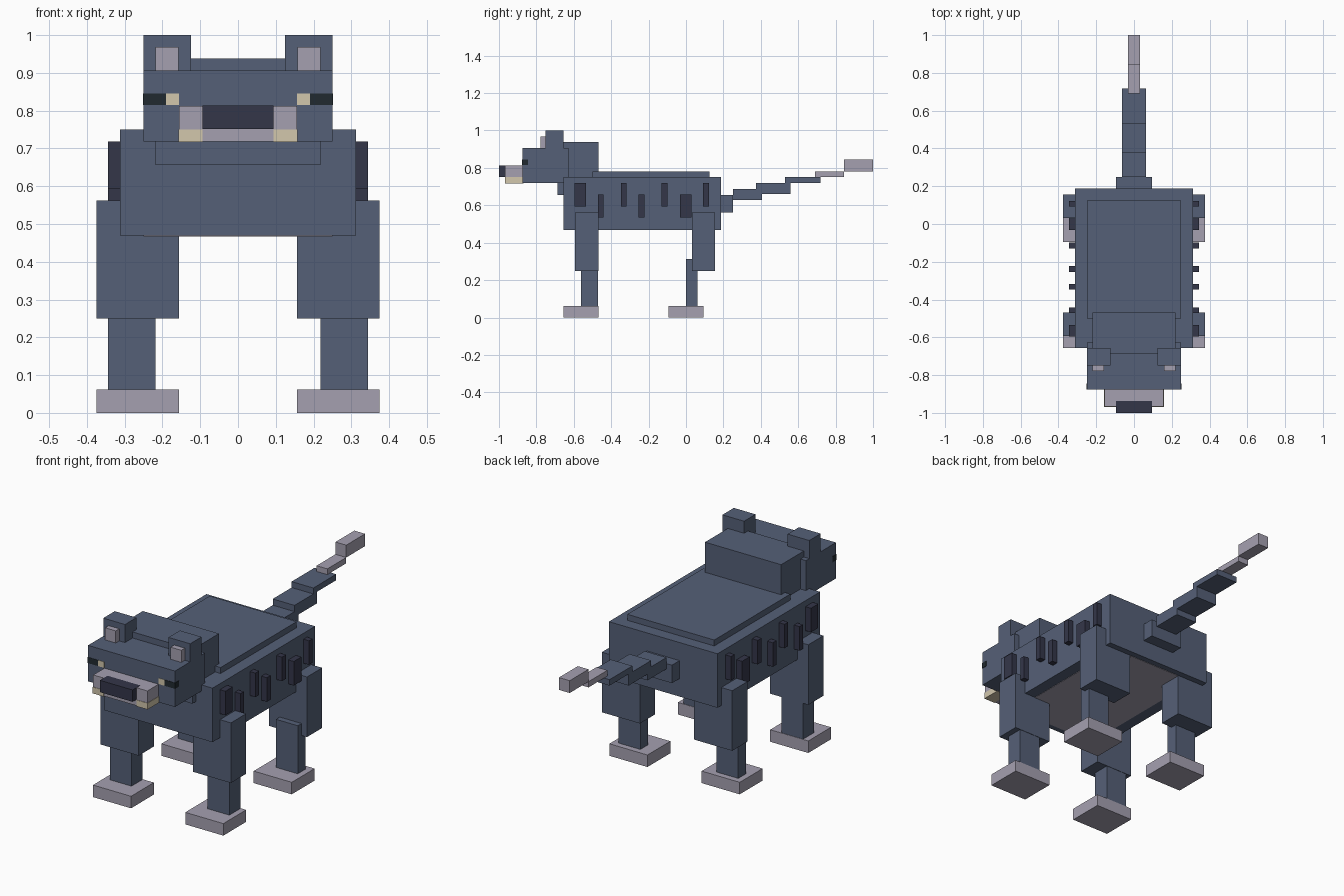
import bpy, bmesh

if "Cube" in bpy.data.objects:
    bpy.data.objects.remove(bpy.data.objects["Cube"])


def material(name, hex_code):
    def lin(c):
        return c / 12.92 if c <= 0.04045 else ((c + 0.055) / 1.055) ** 2.4
    m = bpy.data.materials.new(name)
    m.diffuse_color = [lin(int(hex_code[i:i + 2], 16) / 255) for i in (0, 2, 4)] + [1]
    m.use_nodes = True
    m.node_tree.nodes["Principled BSDF"].inputs["Base Color"].default_value = m.diffuse_color
    return m


FUR = material("slate_fur", "556077")
DARK = material("dark_markings", "343649")
PALE = material("pale_fur", "A5A0B0")
CREAM = material("cream", "D2C7AC")
BLACK = material("eye_black", "212A30")


def box(name, x, y, z, mat):
    """Box between the given (low, high) ranges."""
    bm = bmesh.new()
    bmesh.ops.create_cube(bm, size=1)
    for v in bm.verts:
        v.co = [r[0] if c < 0 else r[1] for c, r in zip(v.co, (x, y, z))]
    me = bpy.data.meshes.new(name)
    bm.to_mesh(me)
    bm.free()
    me.materials.append(mat)
    ob = bpy.data.objects.new(name, me)
    bpy.context.collection.objects.link(ob)
    return ob


def mid(name, half, y, z, mat):
    """Box centred on x = 0."""
    return box(name, (-half, half), y, z, mat)


def pair(name, x, y, z, mat):
    """Left and right copies of a box."""
    box(name + "_right", x, y, z, mat)
    box(name + "_left", (-x[1], -x[0]), y, z, mat)


# Body
mid("torso", 0.3125, (-0.656, 0.1875), (0.469, 0.75), FUR)
mid("back_plate", 0.25, (-0.5, 0.125), (0.74, 0.781), FUR)
mid("belly_patch", 0.25, (-0.625, 0.156), (0.467, 0.48), PALE)
mid("neck", 0.219, (-0.6875, -0.469), (0.656, 0.9375), FUR)

# Head
mid("head", 0.25, (-0.875, -0.628), (0.719, 0.906), FUR)
mid("muzzle", 0.156, (-0.967, -0.87), (0.719, 0.8125), PALE)
mid("nose", 0.094, (-1.0, -0.9375), (0.752, 0.8135), DARK)
pair("chin_patch", (0.094, 0.158), (-0.969, -0.87), (0.717, 0.75), CREAM)
pair("eye", (0.19, 0.252), (-0.877, -0.845), (0.8145, 0.845), BLACK)
pair("eye_inner", (0.156, 0.19), (-0.877, -0.85), (0.8145, 0.845), CREAM)
pair("ear", (0.125, 0.25), (-0.75, -0.656), (0.9, 1.0), FUR)
pair("inner_ear", (0.158, 0.219), (-0.779, -0.745), (0.9, 0.969), PALE)

# Side stripes, alternating high and low
stripes = [(-0.595, -0.535), (-0.47, -0.442), (-0.348, -0.317), (-0.254, -0.222),
           (-0.13, -0.098), (-0.033, 0.03), (0.092, 0.122)]
for i, y in enumerate(stripes):
    low = 0.594 if i % 2 == 0 else 0.534
    pair(f"stripe_{i}", (0.30, 0.344), y, (low, low + 0.125), DARK)

# Legs: upper, lower and paw ranges in y
legs = {"front": ((-0.594, -0.469), (-0.5625, -0.471), (-0.656, -0.469), 0.26),
        "hind": ((0.031, 0.156), (0.0, 0.0625), (-0.094, 0.094), 0.3125)}
for name, (upper, lower, paw, top) in legs.items():
    pair(name + "_upper_leg", (0.156, 0.375), upper, (0.25, 0.5625), FUR)
    pair(name + "_lower_leg", (0.219, 0.344), lower, (0.05, top), FUR)
    pair(name + "_paw", (0.156, 0.375), paw, (0.0, 0.0625), PALE)

# Stepped tail
tail = [(0.094, (0.18, 0.25), (0.5625, 0.656), FUR),
        (0.0625, (0.25, 0.406), (0.628, 0.6875), FUR),
        (0.0625, (0.375, 0.56), (0.66, 0.72), FUR),
        (0.0625, (0.53, 0.718), (0.72, 0.751), FUR),
        (0.031, (0.69, 0.845), (0.751, 0.781), PALE),
        (0.031, (0.845, 1.0), (0.781, 0.845), PALE)]
for i, (half, y, z, mat) in enumerate(tail):
    mid(f"tail_segment_{i}", half, y, z, mat)
